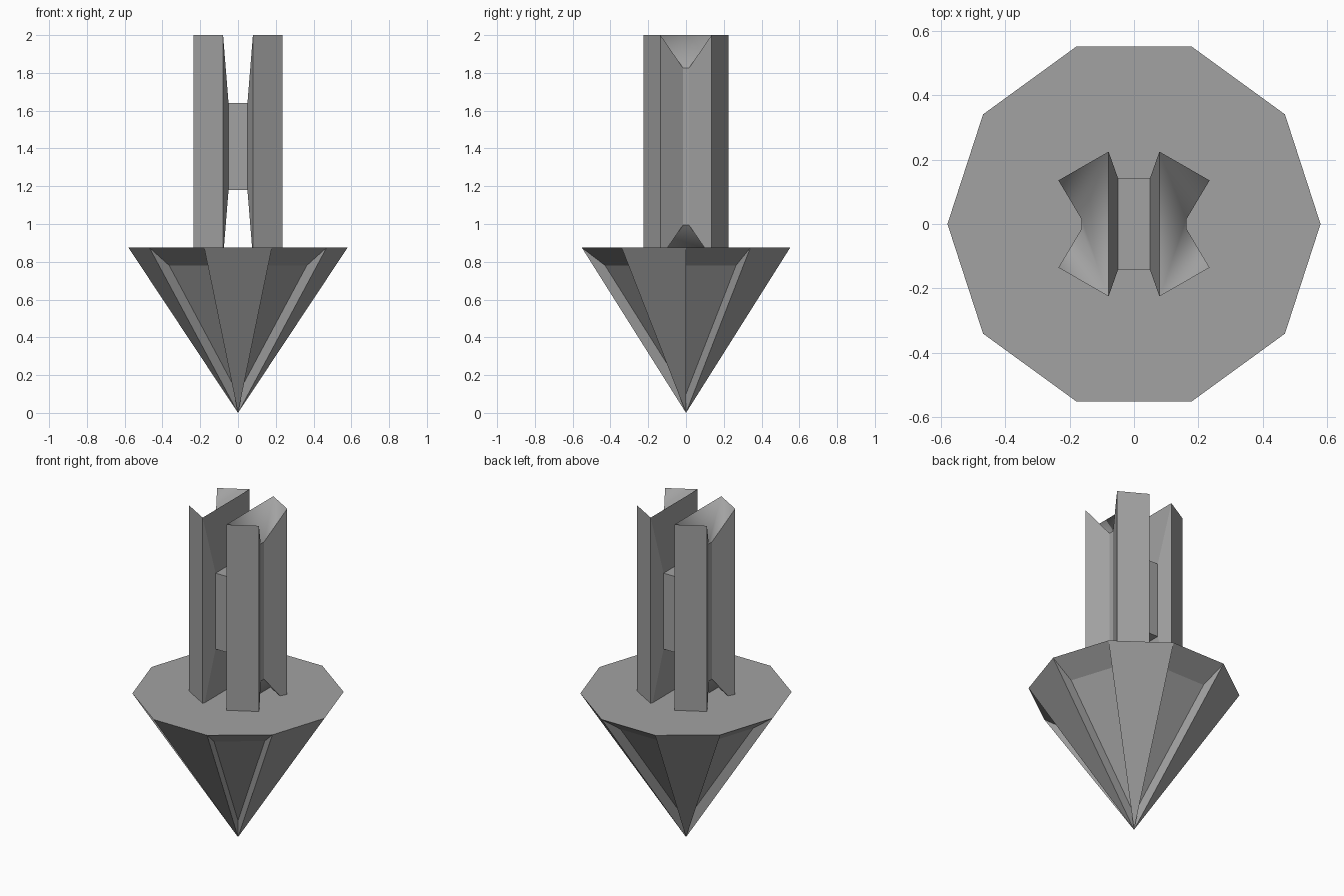
import bpy, bmesh, math

if "Cube" in bpy.data.objects:
    bpy.data.objects.remove(bpy.data.objects["Cube"])

GREY = 0.36
mat = bpy.data.materials.new("plain_grey")
mat.use_nodes = True
mat.diffuse_color = (GREY, GREY, GREY, 1)
mat.node_tree.nodes["Principled BSDF"].inputs["Base Color"].default_value = (GREY, GREY, GREY, 1)


def finish(name, bm):
    bmesh.ops.recalc_face_normals(bm, faces=bm.faces)
    mesh = bpy.data.meshes.new(name)
    bm.to_mesh(mesh)
    bm.free()
    mesh.materials.append(mat)
    obj = bpy.data.objects.new(name, mesh)
    bpy.context.collection.objects.link(obj)
    return obj


# Ten-sided pointed head; every other side is sunk to a smaller inner cone
SIDES = 10
RIM_Z = 0.875
bm = bmesh.new()


def ring(radius, z):
    step = 2 * math.pi / SIDES
    return [bm.verts.new((radius * math.cos(i * step), radius * math.sin(i * step), z))
            for i in range(SIDES)]


outer, inner = ring(0.58, RIM_Z), ring(0.45, 0.78)
tip, inner_tip = bm.verts.new((0, 0, 0)), bm.verts.new((0, 0, 0.1))
bm.faces.new(outer)
for i in range(SIDES):
    j = (i + 1) % SIDES
    if i % 2:
        bm.faces.new((outer[i], tip, outer[j]))
    else:
        bm.faces.new((outer[i], inner[i], inner[j], outer[j]))   # ledge
        bm.faces.new((inner[i], inner_tip, inner[j]))            # sunk panel
    bm.faces.new((outer[i], tip, inner_tip, inner[i]))           # groove wall
finish("pointed_head", bm)

# Shaft half: split hexagonal post with a notched outside and dished ends
MID_Z = 1.41
bm = bmesh.new()


def rect(x, half_y, half_z):
    """Corner lookup keyed by the signs of y and z."""
    return {(sy, sz): bm.verts.new((x, sy * half_y, MID_Z + sz * half_z))
            for sy in (-1, 1) for sz in (-1, 1)}


CORNERS = [(-1, -1), (1, -1), (1, 1), (-1, 1)]
slot_floor = rect(0.05, 0.143, 0.23)
slot_edge = rect(0.079, 0.225, 0.59)
outer_edge = rect(0.235, 0.1355, 0.59)
notch_floor = rect(0.163, 0.015, 0.415)

for face in (slot_floor, notch_floor):
    bm.faces.new([face[c] for c in CORNERS])
for a, b in zip(CORNERS, CORNERS[1:] + CORNERS[:1]):
    bm.faces.new((slot_floor[a], slot_floor[b], slot_edge[b], slot_edge[a]))
for sy in (-1, 1):
    lo, hi = (sy, -1), (sy, 1)
    bm.faces.new((slot_edge[lo], slot_edge[hi], outer_edge[hi], outer_edge[lo]))
    bm.faces.new((outer_edge[lo], outer_edge[hi], notch_floor[hi], notch_floor[lo]))
for sz in (-1, 1):
    l, r = (-1, sz), (1, sz)
    dish = [bm.faces.new((slot_edge[c], outer_edge[c], notch_floor[c])) for c in (l, r)]
    dish.append(bm.faces.new((slot_edge[l], slot_edge[r], notch_floor[r], notch_floor[l])))
    for f in dish:
        f.smooth = True
shaft = finish("split_shaft", bm)
mirror = shaft.modifiers.new("Mirror", 'MIRROR')
mirror.use_mirror_merge = False

# Bridge joining the shaft halves
bm = bmesh.new()
bmesh.ops.create_cube(bm, size=1)
for v in bm.verts:
    v.co.x *= 0.1
    v.co.y *= 0.286
    v.co.z = v.co.z * 0.46 + MID_Z
finish("shaft_bridge", bm)
